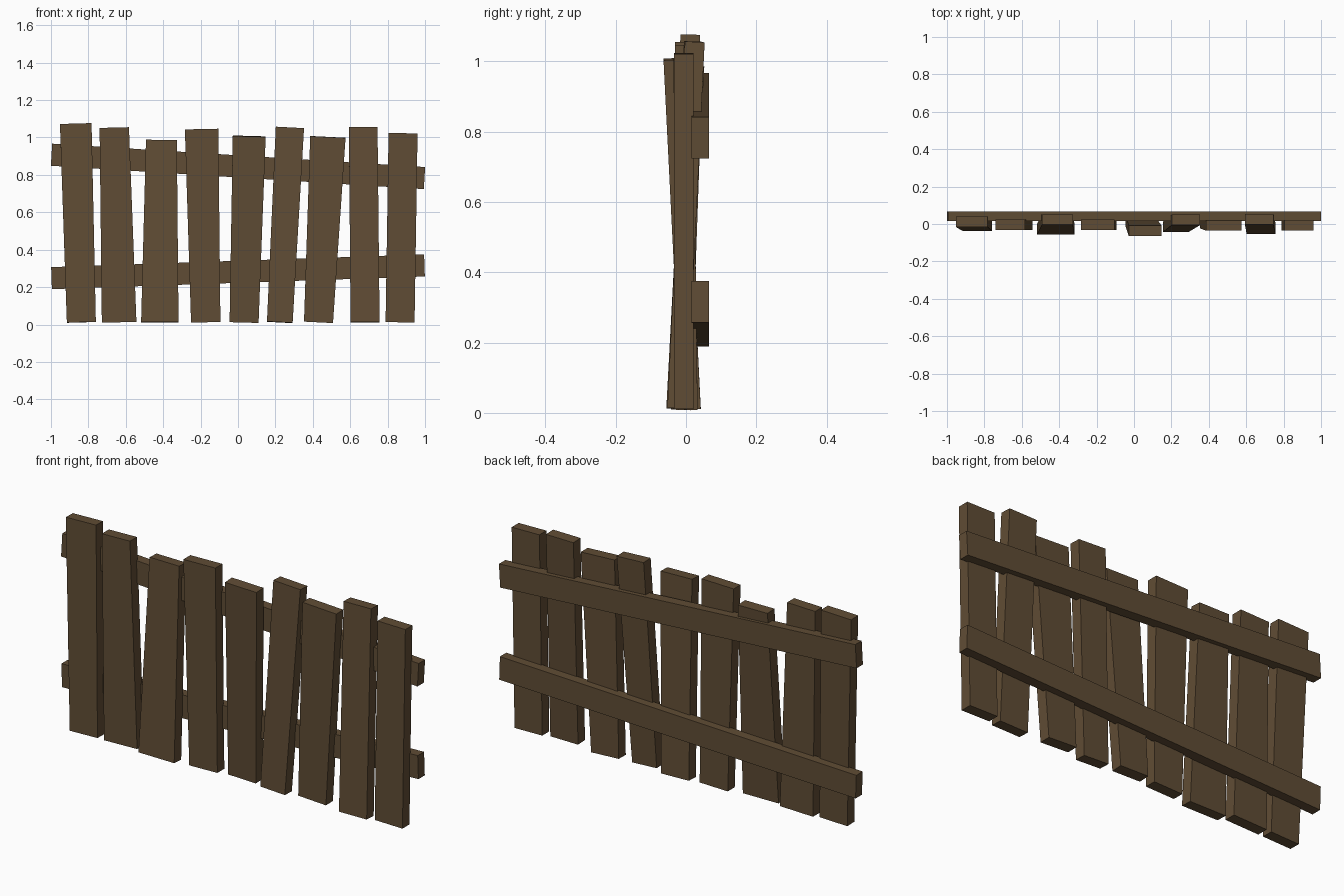
import bpy

if "Cube" in bpy.data.objects:
    bpy.data.objects.remove(bpy.data.objects["Cube"])

wood = bpy.data.materials.new("dark brown wood")
wood.diffuse_color = (0.117, 0.073, 0.035, 1)
wood.use_nodes = True
wood.node_tree.nodes["Principled BSDF"].inputs["Base Color"].default_value = wood.diffuse_color


def hexahedron(name, lower, upper):
    """Solid from a lower and an upper ring of four corners (counter-clockwise)."""
    faces = [(3, 2, 1, 0), (4, 5, 6, 7)]
    faces += [(i, (i + 1) % 4, (i + 1) % 4 + 4, i + 4) for i in range(4)]
    mesh = bpy.data.meshes.new(name)
    mesh.from_pydata(lower + upper, [], faces)
    mesh.materials.append(wood)
    obj = bpy.data.objects.new(name, mesh)
    bpy.context.collection.objects.link(obj)


def plank(name, b0, b1, t0, t1, top, yb, yt, thick=0.056):
    """Tapered, leaning plank; end cuts stay square to the lean."""
    bot = 0.012
    lx = ((t0 + t1) - (b0 + b1)) / 2 / (top - bot)
    ly = (yt - yb) / (top - bot)

    def ring(x0, x1, yc, z):
        xc = (x0 + x1) / 2
        h = thick / 2
        return [(x, yc + y, z - lx * (x - xc) - ly * y)
                for x, y in ((x0, -h), (x1, -h), (x1, h), (x0, h))]
    hexahedron(name, ring(b0, b1, yb, bot), ring(t0, t1, yt, top))


# Upright planks: bottom x range, top x range, top z, bottom y, top y
planks = [
    (-0.915, -0.76, -0.952, -0.783, 1.074, -0.010, 0.012),
    (-0.728, -0.543, -0.740, -0.583, 1.053, -0.003, -0.003),
    (-0.518, -0.318, -0.492, -0.327, 0.986, -0.028, 0.024),
    (-0.251, -0.094, -0.284, -0.105, 1.045, -0.003, -0.003),
    (-0.045, 0.110, -0.028, 0.148, 1.007, 0.014, -0.036),
    (0.155, 0.292, 0.202, 0.353, 1.053, -0.015, 0.022),
    (0.353, 0.508, 0.386, 0.575, 1.003, 0.005, -0.008),
    (0.602, 0.757, 0.593, 0.746, 1.055, -0.025, 0.025),
    (0.789, 0.944, 0.805, 0.960, 1.023, -0.006, -0.006),
]
for i, p in enumerate(planks, 1):
    plank(f"upright_plank_{i}", *p)


# Two crooked cross rails behind the planks
def rail(name, z_left, z_right, skew, y0=0.015, y1=0.066, h=0.059):
    def ring(s):
        a, b = -0.997 + s * skew, 0.997 + s * skew
        return [(a, y0, z_left + s * h), (b, y0, z_right + s * h),
                (b, y1, z_right + s * h), (a, y1, z_left + s * h)]
    hexahedron(name, ring(-1), ring(1))


rail("upper_rail", 0.908, 0.783, 0.0035)
rail("lower_rail", 0.248, 0.316, -0.002)
